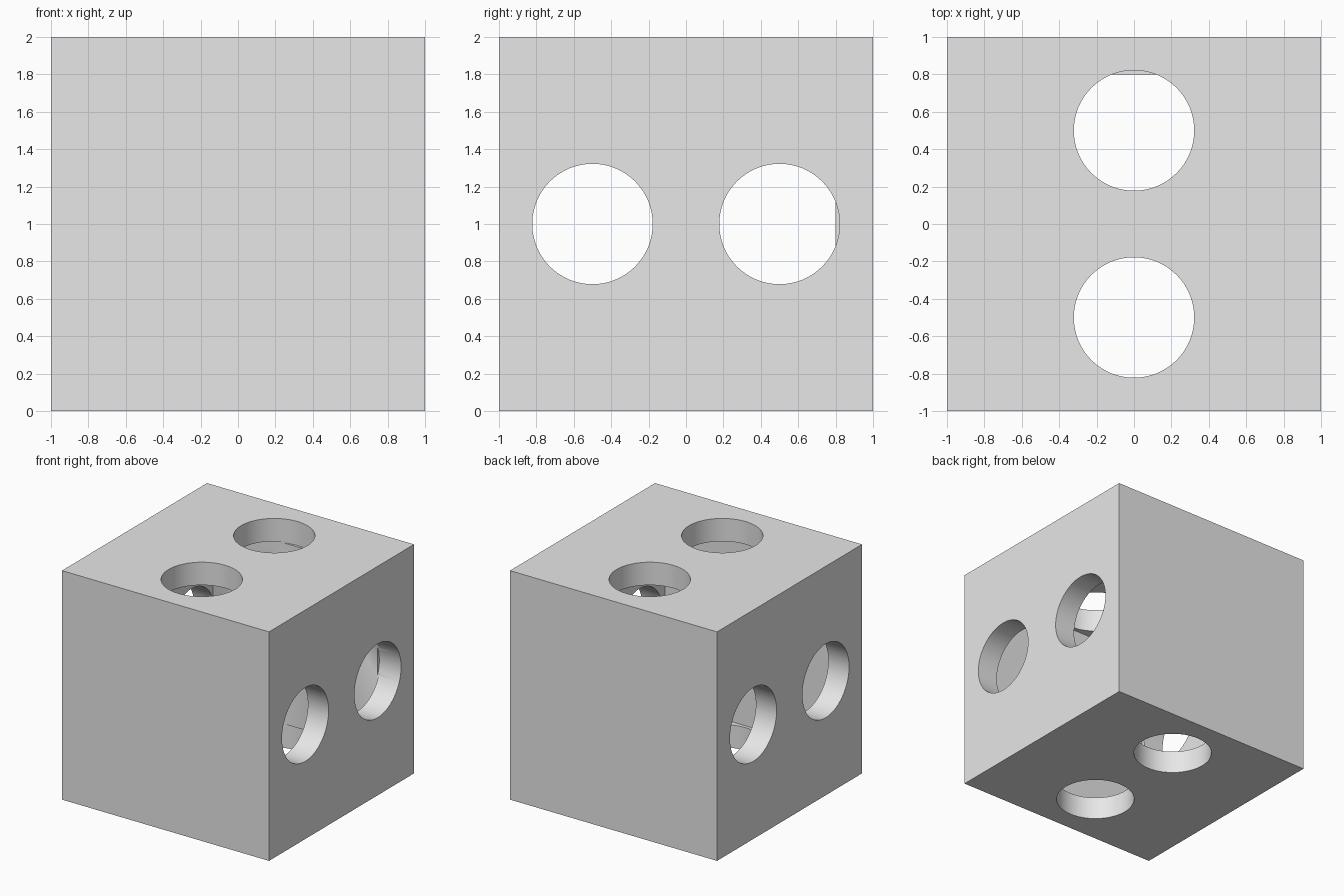
import bpy
import math
from mathutils import Vector

default = bpy.data.objects.get("Cube")
if default:
    bpy.data.objects.remove(default, do_unlink=True)

WALL = 0.2
FRONT_WALL = 0.15
HOLE_RADIUS = 0.322
OVERLAP = 0.01

grey = bpy.data.materials.new("light grey")
grey.use_nodes = True
colour = (0.8, 0.8, 0.8, 1)
grey.diffuse_color = colour
grey.node_tree.nodes["Principled BSDF"].inputs["Base Color"].default_value = colour


def make_box(name, low, high):
    low, high = Vector(low), Vector(high)
    bpy.ops.mesh.primitive_cube_add(size=1, location=(low + high) / 2)
    box = bpy.context.object
    box.name = name
    box.scale = high - low
    bpy.ops.object.transform_apply(location=True, rotation=False, scale=True)
    box.data.materials.append(grey)
    return box


def make_hole(name, location, rotation):
    bpy.ops.mesh.primitive_cylinder_add(
        vertices=64, radius=HOLE_RADIUS, depth=2 * (WALL + OVERLAP),
        location=location, rotation=rotation)
    hole = bpy.context.object
    hole.name = name
    hole.data.materials.append(grey)
    return hole


# Outer shell and its hollow
shell = make_box("hollow_cube", (-1, -1, 0), (1, 1, 2))
inner = 1 - WALL
cutters = [make_box("cavity_cutter", (-inner, FRONT_WALL - 1, WALL),
                    (inner, inner, 2 - WALL))]

# Paired round holes through the sides, top and bottom
for y in (-0.5, 0.5):
    for side in (-1, 1):
        cutters.append(make_hole("side_hole_cutter", (side, y, 1), (0, math.pi / 2, 0)))
        cutters.append(make_hole("vertical_hole_cutter", (0, y, 1 + side), (0, 0, 0)))

for cutter in cutters:
    cut = shell.modifiers.new(cutter.name, 'BOOLEAN')
    cut.operation = 'DIFFERENCE'
    cut.solver = 'EXACT'
    cut.object = cutter

# Apply the cuts, then smooth only the hole walls
bpy.ops.object.select_all(action='DESELECT')
shell.select_set(True)
bpy.context.view_layer.objects.active = shell
for cut in list(shell.modifiers):
    bpy.ops.object.modifier_apply(modifier=cut.name)
for cutter in cutters:
    bpy.data.objects.remove(cutter, do_unlink=True)
bpy.ops.object.shade_smooth_by_angle(angle=math.radians(30))
